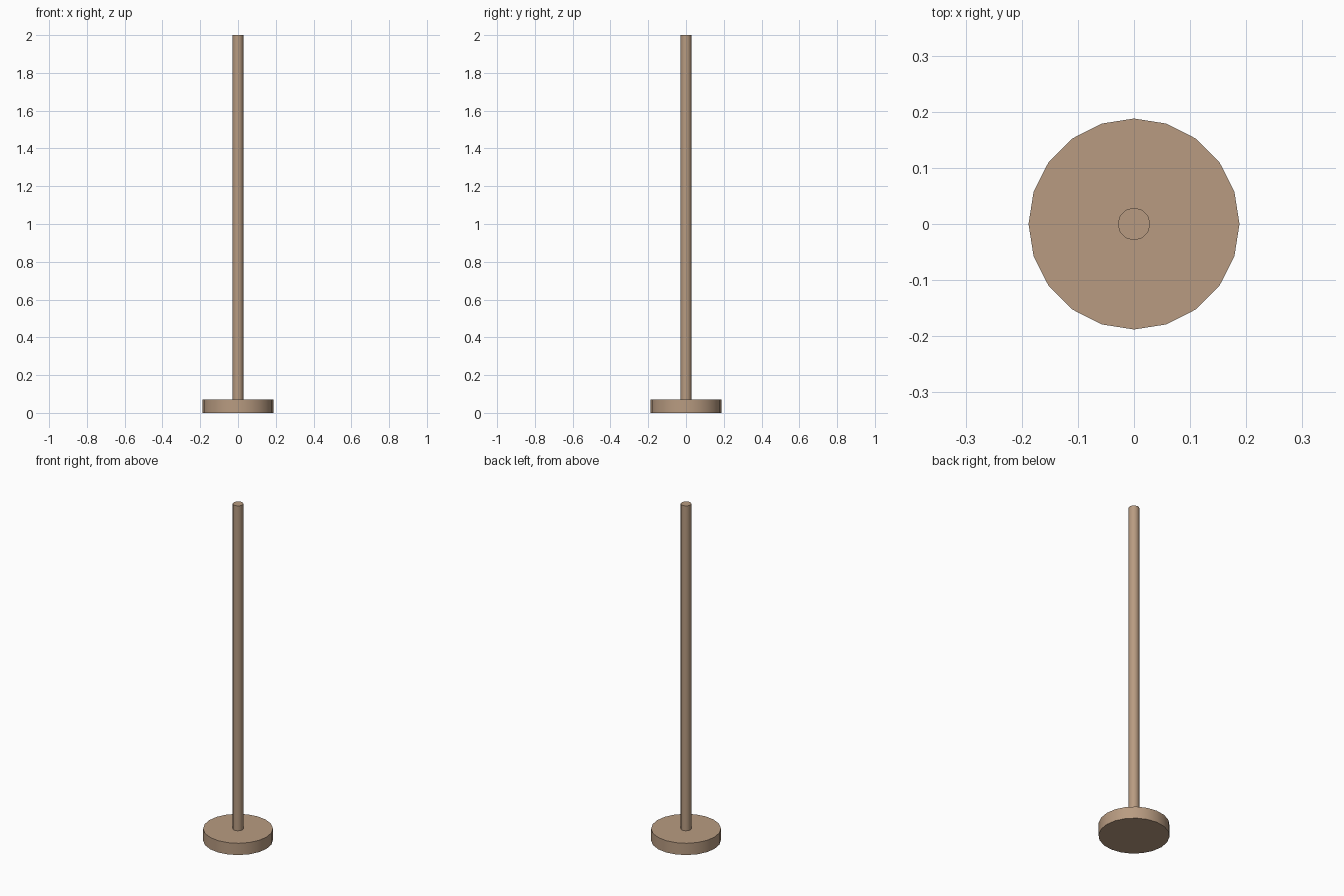
import bpy
import math

if "Cube" in bpy.data.objects:
    bpy.data.objects.remove(bpy.data.objects["Cube"])

wood = bpy.data.materials.new("tan_wood")
wood.diffuse_color = (0.48, 0.33, 0.22, 1.0)
wood.use_nodes = True
wood.node_tree.nodes["Principled BSDF"].inputs["Base Color"].default_value = wood.diffuse_color


def cylinder(name, radius, bottom, top, sides):
    """Upright capped cylinder with a corner on each axis."""
    bpy.ops.mesh.primitive_cylinder_add(
        vertices=sides, radius=radius, depth=top - bottom,
        location=(0, 0, (bottom + top) / 2))
    part = bpy.context.object
    part.name = name
    part.data.materials.append(wood)
    bpy.ops.object.shade_smooth_by_angle(angle=math.radians(35))
    return part


BASE_TOP = 0.07

# Round foot
cylinder("base", 0.188, 0.0, BASE_TOP, 20)

# Tall slim post standing on the foot
cylinder("pole", 0.029, BASE_TOP, 2.0, 12)
